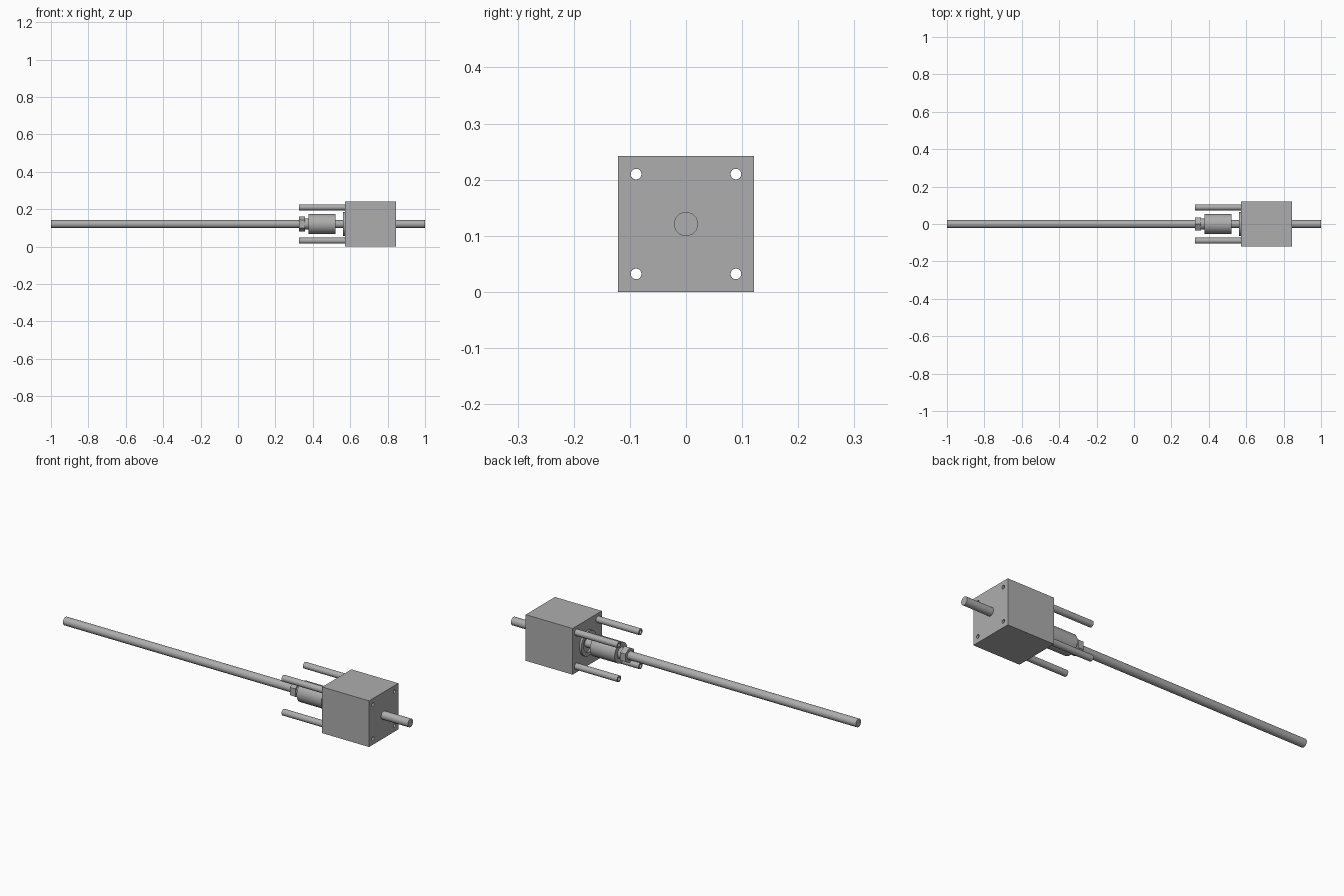
import bpy, math
from mathutils import Matrix

cube = bpy.data.objects.get("Cube")
if cube:
    bpy.data.objects.remove(cube, do_unlink=True)

AXIS_Z = 0.121      # height of the shaft axis
HALF = 0.121        # half width of the housing
BOLT = 0.089        # offset of the corner tubes
BORE = 0.0095


def material(name, value):
    mat = bpy.data.materials.new(name)
    mat.use_nodes = True
    colour = (value, value, value, 1)
    mat.diffuse_color = colour
    mat.node_tree.nodes["Principled BSDF"].inputs["Base Color"].default_value = colour
    return mat


steel = material("steel grey", 0.42)


def finish(obj, smooth=True):
    obj.data.materials.append(steel)
    if smooth:
        bpy.context.view_layer.objects.active = obj
        obj.select_set(True)
        bpy.ops.object.shade_smooth_by_angle(angle=math.radians(35))
        obj.select_set(False)
    return obj


def make(name, verts, faces, smooth=True):
    mesh = bpy.data.meshes.new(name)
    mesh.from_pydata(verts, [], faces)
    obj = bpy.data.objects.new(name, mesh)
    bpy.context.collection.objects.link(obj)
    return finish(obj, smooth)


def rod(name, x0, x1, radius, sides=32, y=0, z=AXIS_Z, smooth=True):
    """Solid prism along x; its first corner points up."""
    verts = []
    for x in (x0, x1):
        for i in range(sides):
            a = 2 * math.pi * i / sides
            verts.append((x, y - radius * math.sin(a), z + radius * math.cos(a)))
    faces = [(i, i + sides, (i + 1) % sides + sides, (i + 1) % sides) for i in range(sides)]
    faces += [tuple(range(sides)), tuple(reversed(range(sides, 2 * sides)))]
    obj = make(name, verts, [f[::-1] for f in faces], smooth)
    return obj


def ring(name, x0, x1, outer, inner, y=0, z=AXIS_Z, sides=32):
    """Hollow tube along x."""
    profile = [(x0, inner), (x0, outer), (x1, outer), (x1, inner)]
    verts, faces = [], []
    for i in range(sides):
        a = 2 * math.pi * i / sides
        verts += [(x, y + r * math.cos(a), z + r * math.sin(a)) for x, r in profile]
        for k in range(4):
            n, m = (i + 1) % sides * 4, (k + 1) % 4
            faces.append((i * 4 + k, n + k, n + m, i * 4 + m))
    return make(name, verts, faces)


# Long shaft running through everything
rod("shaft", -1, 1, 0.0215, 24)

# Coupling, its neck and hexagonal lock nut
rod("coupling_body", 0.377, 0.52, 0.053, 40)
rod("coupling_neck", 0.35, 0.38, 0.029)
rod("lock_nut", 0.326, 0.357, 0.041, 6, smooth=False)

# Raised pilot ring on the housing
ring("pilot_ring", 0.562, 0.575, 0.065, 0.045, sides=40)

# Housing block
bpy.ops.mesh.primitive_cube_add(size=1)
housing = bpy.context.object
housing.name = "housing"
housing.data.transform(Matrix.Translation((0.709, 0, HALF))
                       @ Matrix.Diagonal((0.272, 2 * HALF, 2 * HALF, 1)))
housing.select_set(False)
finish(housing, False)

# Corner tubes and the holes that continue them through the housing
for side, sy in (("left", 1), ("right", -1)):
    for level, sz in (("upper", 1), ("lower", -1)):
        y, z = sy * BOLT, AXIS_Z + sz * BOLT
        # model faces the front, so the -y pair is the front pair
        place = ("back" if sy > 0 else "front") + "_" + level
        ring(place + "_tube", 0.326, 0.573, 0.0165, BORE, y, z, 24)
        cutter = rod(place + "_hole_cutter", 0.5, 0.9, BORE, 24, y, z, False)
        cutter.hide_render = True
        cutter.hide_set(True)
        cut = housing.modifiers.new(place + "_hole", "BOOLEAN")
        cut.operation = "DIFFERENCE"
        cut.solver = "EXACT"
        cut.object = cutter
